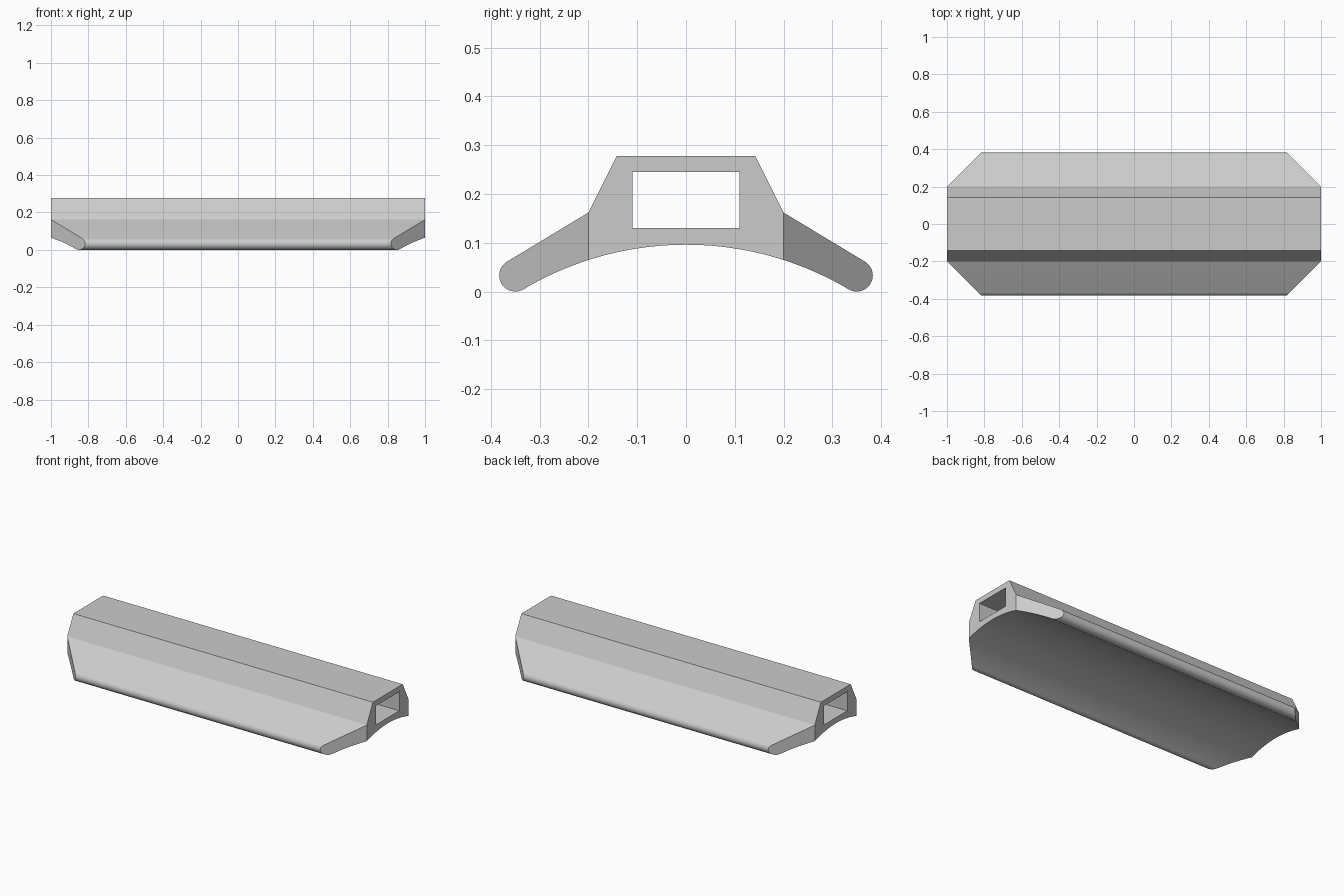
import bpy
import bmesh
from math import sin, cos, radians, sqrt

cube = bpy.data.objects.get("Cube")
if cube:
    bpy.data.objects.remove(cube, do_unlink=True)

TOP, SHOULDER = (0.142, 0.278), (0.2, 0.162)
TIP_Y, TIP_R = 0.35, 0.033
ARC_R, ARC_TOP = 0.655, 0.096
HOLE_Y, HOLE_LOW, HOLE_HIGH = 0.11, 0.13, 0.245


def underside(y):
    return (y, ARC_TOP - ARC_R + sqrt(ARC_R ** 2 - y ** 2))


def steps(a, b, n):
    return [a + (b - a) * i / n for i in range(n + 1)]


# Half cross-section pieces, from the outside towards the middle
tip = [(TIP_Y + TIP_R * cos(radians(a)), TIP_R + TIP_R * sin(radians(a)))
       for a in steps(59, -120, 18)]
wing_under = [underside(y) for y in steps(tip[-1][0], 0.2, 8)[1:]]
side_under = [underside(y) for y in steps(0.2, HOLE_Y, 5)]
mid_under = [underside(y) for y in steps(HOLE_Y, -HOLE_Y, 12)]
hole_low, hole_high = (HOLE_Y, HOLE_LOW), (HOLE_Y, HOLE_HIGH)

bm = bmesh.new()
cache = {}


def vert(point, end, side=1):
    """Vertex of the section at one end; the wing corners are cut at 45 degrees."""
    y, z = point[0] * side, point[1]
    x = end * min(1.0, 1.2 - abs(y))
    key = (end, round(y, 5), round(z, 5))
    if key not in cache:
        cache[key] = bm.verts.new((x, y, z))
    return cache[key]


def cap(points, side=1):
    for end in (-1, 1):
        bm.faces.new([vert(p, end, side) for p in points])


def wall(points, side=1):
    for a, b in zip(points, points[1:]):
        bm.faces.new([vert(a, -1, side), vert(b, -1, side),
                      vert(b, 1, side), vert(a, 1, side)])


def flip(p):
    return (-p[0], p[1])


# Wings and flanks on both sides
for side in (1, -1):
    cap([SHOULDER] + tip + wing_under, side)
    cap([TOP, SHOULDER] + side_under + [hole_low, hole_high], side)
    wall([TOP, SHOULDER] + tip + wing_under + side_under[1:], side)
    wall([hole_low, hole_high], side)

# Middle: roof, channel and underside
cap([TOP, hole_high, flip(hole_high), flip(TOP)])
cap(mid_under + [flip(hole_low), hole_low])
wall([TOP, flip(TOP)])
wall([hole_high, flip(hole_high)])
wall([hole_low, flip(hole_low)])
wall(mid_under)

bmesh.ops.recalc_face_normals(bm, faces=bm.faces)
mesh = bpy.data.meshes.new("winged_channel_bar")
bm.to_mesh(mesh)
bm.free()

bar = bpy.data.objects.new("winged_channel_bar", mesh)
bpy.context.collection.objects.link(bar)

# Plain grey finish
grey = bpy.data.materials.new("light_grey")
grey.use_nodes = True
colour = (0.6, 0.6, 0.6, 1)
grey.diffuse_color = colour
grey.node_tree.nodes["Principled BSDF"].inputs["Base Color"].default_value = colour
mesh.materials.append(grey)

bpy.ops.object.select_all(action="DESELECT")
bar.select_set(True)
bpy.context.view_layer.objects.active = bar
bpy.ops.object.shade_smooth_by_angle(angle=radians(28))
